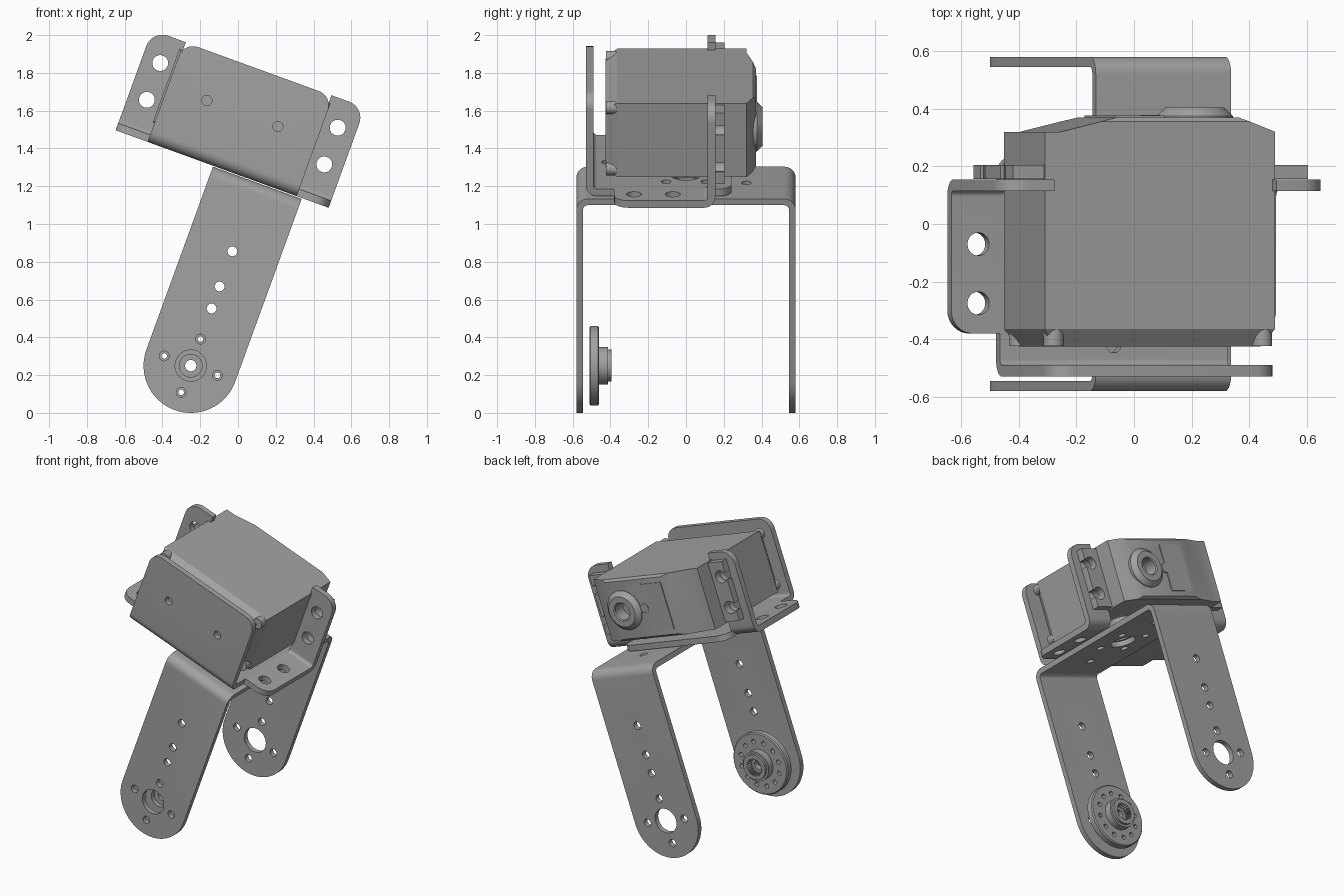
import bpy, bmesh, math
from mathutils import Matrix, Vector

if "Cube" in bpy.data.objects:
    bpy.data.objects.remove(bpy.data.objects["Cube"])

# Everything is built upright around the lower pivot, then leaned sideways
LEAN = Matrix.Translation((-0.25, 0, 0.25)) @ Matrix.Rotation(math.radians(20), 4, 'Y')
MID = -0.2      # middle of the motor along its length
AXIS_H = 1.348  # height of the output shaft

metal = bpy.data.materials.new("grey metal")
metal.use_nodes = True
GREY = (0.36, 0.36, 0.36, 1)
metal.diffuse_color = GREY
metal.node_tree.nodes["Principled BSDF"].inputs["Base Color"].default_value = GREY


def add(name, bm):
    bmesh.ops.recalc_face_normals(bm, faces=bm.faces[:])
    me = bpy.data.meshes.new(name)
    bm.to_mesh(me)
    bm.free()
    me.materials.append(metal)
    ob = bpy.data.objects.new(name, me)
    bpy.context.scene.collection.objects.link(ob)
    ob.matrix_world = LEAN
    return ob


def fillet(pts, steps=8):
    """Polygon from (u, v) corners; a third number rounds that corner."""
    out = []
    for i, p in enumerate(pts):
        c = Vector(p[:2])
        if len(p) == 2:
            out.append(c)
            continue
        d1 = (Vector(pts[i - 1][:2]) - c).normalized()
        d2 = (Vector(pts[(i + 1) % len(pts)][:2]) - c).normalized()
        half = d1.angle(d2) / 2
        centre = c + (d1 + d2).normalized() * p[2] / math.sin(half)
        s = c + d1 * p[2] / math.tan(half) - centre
        e = c + d2 * p[2] / math.tan(half) - centre
        turn = math.atan2(s.x * e.y - s.y * e.x, s.dot(e))
        out += [centre + Matrix.Rotation(turn * k / steps, 2) @ s for k in range(steps + 1)]
    return out


def circle(u, v, r, n=32):
    return [Vector((u + r * math.cos(t * math.tau / n), v + r * math.sin(t * math.tau / n)))
            for t in range(n)]


def prism(name, axis, outlines, lo, hi):
    """Extrude one or more outlines along the named axis."""
    place = {'x': lambda u, v, w: (w, u, v),
             'y': lambda u, v, w: (u, w, v),
             'z': lambda u, v, w: (u, v, w)}[axis]
    bm = bmesh.new()
    for pts in outlines:
        face = bm.faces.new([bm.verts.new(place(p[0], p[1], lo)) for p in pts])
        ext = bmesh.ops.extrude_face_region(bm, geom=[face], use_keep_orig=True)
        moved = [g for g in ext["geom"] if isinstance(g, bmesh.types.BMVert)]
        bmesh.ops.translate(bm, verts=moved, vec=place(0, 0, hi - lo))
    return add(name, bm)


def lathe(name, profile, h):
    """Closed (radius, y) profile turned about the y direction at height h."""
    bm = bmesh.new()
    vs = [bm.verts.new((r, y, h)) for r, y in profile]
    es = [bm.edges.new((vs[i - 1], vs[i])) for i in range(len(vs))]
    bmesh.ops.spin(bm, geom=vs + es, cent=(0, 0, h), axis=(0, 1, 0), angle=math.tau,
                   steps=48, use_merge=True)
    bmesh.ops.remove_doubles(bm, verts=bm.verts[:], dist=1e-5)
    return add(name, bm)


def carve(ob, operation, *args):
    """Boolean with a throwaway prism."""
    tool = prism("cutter", *args)
    mod = ob.modifiers.new("carve", 'BOOLEAN')
    mod.operation, mod.object, mod.solver = operation, tool, 'EXACT'
    bpy.context.view_layer.update()
    done = bpy.data.meshes.new_from_object(
        ob.evaluated_get(bpy.context.evaluated_depsgraph_get()))
    ob.modifiers.clear()
    ob.data = done
    bpy.data.objects.remove(tool)


def box(u0, u1, v0, v1, r=None):
    pts = [(u0, v0), (u1, v0), (u1, v1), (u0, v1)]
    return fillet([p + (r,) for p in pts]) if r else pts


def flip(pts):
    return [(2 * MID - p[0], p[1]) for p in pts]


# Long U-shaped arm bracket
U = 0.58
T = 0.545
arm = prism("arm_bracket", 'x', [fillet([
    (-U, -.3), (-U, 1.03, .06), (U, 1.03, .06), (U, -.3),
    (T, -.3), (T, .995, .025), (-T, .995, .025), (-T, -.3)])], -.25, .25)
carve(arm, 'INTERSECT', 'y', [fillet([(-.25, 1.2), (-.25, -.25, .2499),
                                      (.25, -.25, .2499), (.25, 1.2)], 20)], -1, 1)
ring = [(.15, 0), (-.15, 0), (0, .15), (0, -.15)]
row = [(0, .322), (0, .446), (0, .644)]
carve(arm, 'DIFFERENCE', 'y',
      [circle(0, 0, .083)] + [circle(*p, .026, 20) for p in ring + row], -1, 1)
top_holes = [(s * .105, t * .105) for s in (-1, 1) for t in (-1, 1)] + [(0, .32), (0, -.32)]
plate_cut = [circle(0, 0, .083)] + [circle(*p, .026, 20) for p in top_holes]
carve(arm, 'DIFFERENCE', 'z', plate_cut, .9, 1.2)

# Motor cradle: front plate and floor folded from one sheet
cradle = prism("cradle_plate", 'x', [fillet([
    (-.53, 1.6), (-.53, 1.035, .06), (.24, 1.035), (.24, 1.075),
    (-.49, 1.075, .02), (-.49, 1.6)])], -.62, .22)
carve(cradle, 'INTERSECT', 'y', [fillet([(-.62, 1), (.22, 1), (.22, 1.598, .08),
                                         (-.62, 1.598, .08)])], -1, 1)
carve(cradle, 'INTERSECT', 'z', [fillet([(-.62, -.6), (.22, -.6), (.22, .24, .07),
                                         (-.62, .24, .07)])], 1, 2)
carve(cradle, 'DIFFERENCE', 'y', [circle(a, AXIS_H, .027, 20) for a in (0, 2 * MID)], -.6, -.45)
carve(cradle, 'DIFFERENCE', 'z', plate_cut + [circle(MID, -.42, .027, 20)], 1, 1.2)

# Cradle side tabs and slotted motor lugs, one on each side
EAR_HOLES = [1.243, 1.45]
for side, m in (("left", list), ("right", flip)):
    ends = sorted(p[0] for p in m([(.21, 0), (.40, 0)]))
    tab = prism(side + "_cradle_tab", 'x', [fillet([
        (-.38, 1.035), (.155, 1.035, .06), (.155, 1.6), (.115, 1.6),
        (.115, 1.075, .02), (-.38, 1.075)])], *ends)
    carve(tab, 'INTERSECT', 'z', [m(fillet([(.2, -.38), (.4, -.38, .08), (.4, .3), (.2, .3)]))], 1, 2)
    carve(tab, 'INTERSECT', 'y', [m(fillet([(.2, 1), (.4, 1), (.4, 1.6, .09), (.2, 1.6)]))], -1, 1)
    carve(tab, 'DIFFERENCE', 'y', [m(circle(.30, h, .042)) for h in EAR_HOLES], .05, .3)
    carve(tab, 'DIFFERENCE', 'z', [m(circle(.30, y, .04)) for y in (-.07, -.275)], 1, 1.2)

    lug = prism(side + "_motor_lug", 'y', [m(box(.19, .345, 1.15, 1.55))], .157, .205)
    carve(lug, 'DIFFERENCE', 'y', [m(circle(.30, h, .042)) for h in EAR_HOLES], .1, .3)
    carve(lug, 'DIFFERENCE', 'y', [m(box(.30, .4, h - .025, h + .025)) for h in EAR_HOLES], .1, .3)

# Motor casing with chamfered ends
L, R = -.63, .22
LOW, HIGH = 1.142, 1.557
casing = prism("motor_casing", 'z', [[
    (L + .04, -.425), (R - .04, -.425), (R, -.365), (R, .32), (.09, .37),
    (-.36, .37), (-.57, .32), (L, .32), (L, -.365)]], LOW, HIGH)
carve(casing, 'INTERSECT', 'x', [[
    (-.425, LOW + .04), (-.365, LOW), (.355, LOW), (.375, LOW + .02),
    (.375, HIGH - .02), (.355, HIGH), (-.365, HIGH), (-.425, HIGH - .04)]], -1, 1)
carve(casing, 'DIFFERENCE', 'y', [circle(0, AXIS_H, .06)], .31, .5)

# Output boss, lid panel and lid button on the back of the motor
lathe("output_boss", [(.132, .355), (.132, .375), (.102, .405), (.062, .405),
                      (.056, .398), (.056, .34), (.09, .34)], AXIS_H)
prism("lid_panel", 'y', [box(-.35, -.17, LOW + .05, HIGH - .05)], .365, .376)
prism("lid_button", 'y', [circle(-.165, AXIS_H, .032, 24)], .36, .379)

# Four casing screws at the front corners
prism("casing_screws", 'y', [circle(MID + s * .385, h, .035, 20)
                             for s in (-1, 1) for h in (LOW + .035, HIGH - .035)], -.423, -.36)

# Round horn with a toothed bore on the lower front arm
horn = lathe("horn_disc", [
    (.06, -.512), (.203, -.512), (.21, -.505), (.21, -.467), (.203, -.46), (.10, -.46),
    (.10, -.412), (.085, -.412), (.085, -.395), (.05, -.395), (.05, -.44), (.03, -.44),
    (.03, -.48), (.06, -.48)], 0)
spokes = [k * math.tau / 12 for k in range(12)]
carve(horn, 'DIFFERENCE', 'y', [circle(.15 * math.cos(t), .15 * math.sin(t), .015, 16)
                                for t in spokes], -.6, -.43)
star = [circle(0, 0, .062, 48)[k] * (1 if k % 2 else .78) for k in range(48)]
carve(horn, 'DIFFERENCE', 'y', [star], -.438, -.3)

# Smooth round surfaces, keep folds and rims crisp
for ob in bpy.context.scene.objects:
    if ob.type == 'MESH' and ob.data.materials and ob.data.materials[0] == metal:
        ob.data.shade_smooth()
        ob.data.set_sharp_from_angle(angle=math.radians(30))
